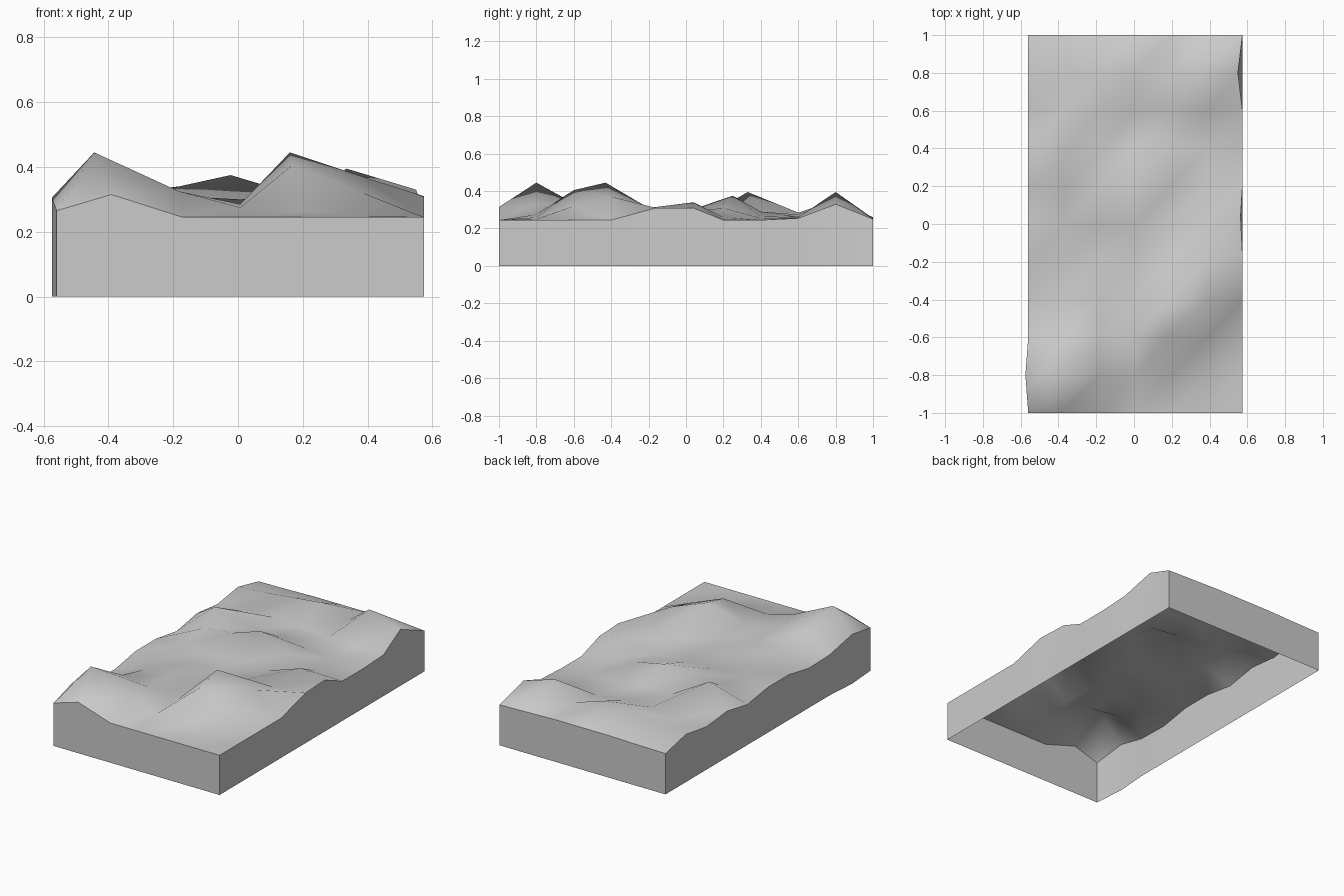
import bpy, bmesh, math

if "Cube" in bpy.data.objects:
    bpy.data.objects.remove(bpy.data.objects["Cube"])

# Terrain heights: rows run front to back (every 0.2), columns left to right
HEIGHTS = [
    [.265, .315, .245, .245, .245, .245, .245],
    [.305, .445, .325, .275, .260, .250, .245],
    [.250, .335, .310, .285, .405, .320, .245],
    [.245, .290, .310, .285, .445, .370, .245],
    [.280, .290, .300, .300, .310, .310, .310],
    [.280, .300, .290, .285, .285, .340, .310],
    [.250, .320, .340, .375, .310, .260, .245],
    [.285, .395, .290, .290, .265, .255, .245],
    [.265, .270, .285, .275, .260, .260, .255],
    [.295, .310, .330, .350, .290, .395, .330],
    [.252, .255, .260, .260, .260, .255, .250],
]
# Sideways nudges of the main peaks and of the edge: (row, column) -> (dx, dy)
SHIFT = {(1, 0): (-.015, 0), (1, 1): (-.073, 0), (2, 4): (-.03, 0),
         (3, 4): (-.036, -.03), (5, 5): (.02, .04), (6, 3): (-.03, .05),
         (7, 1): (-.02, -.07), (9, 5): (-.05, 0), (9, 6): (-.024, 0),
         (0, 1): (-.02, 0), (0, 2): (.01, 0), (5, 6): (-.01, .04), (4, 6): (0, .04)}
ROWS, COLS = len(HEIGHTS), len(HEIGHTS[0])
RIGHT = .574
bm = bmesh.new()

# Rolling top surface
grid = []
for r, row in enumerate(HEIGHTS):
    line = []
    for c, z in enumerate(row):
        dx, dy = SHIFT.get((r, c), (0, 0))
        line.append(bm.verts.new((-.56 + (RIGHT + .56) * c / (COLS - 1) + dx, -1 + .2 * r + dy, z)))
    grid.append(line)
for r in range(ROWS - 1):
    for c in range(COLS - 1):
        a, b, d, e = grid[r][c], grid[r][c + 1], grid[r + 1][c + 1], grid[r + 1][c]
        bm.faces.new((a, b, d))
        bm.faces.new((a, d, e))

# Side walls down to the ground, open underneath; the right foot runs straight
rim = [e for e in bm.edges if e.is_boundary]
for e in rim:
    e.smooth = False
walls = bmesh.ops.extrude_edge_only(bm, edges=rim)["geom"]
for v in walls:
    if isinstance(v, bmesh.types.BMVert):
        v.co.z = 0
        if v.co.x > .5:
            v.co.x = RIGHT
bmesh.ops.recalc_face_normals(bm, faces=bm.faces)
if grid[5][3].link_faces[0].normal.z < 0:
    bmesh.ops.reverse_faces(bm, faces=bm.faces)

# Smooth shading with sharp vertical corners
for f in bm.faces:
    f.smooth = True
for e in bm.edges:
    if len(e.link_faces) == 2 and e.calc_face_angle() > math.radians(60):
        e.smooth = False

mesh = bpy.data.meshes.new("terrain_block")
bm.to_mesh(mesh)
bm.free()
obj = bpy.data.objects.new("terrain_block", mesh)
bpy.context.collection.objects.link(obj)
